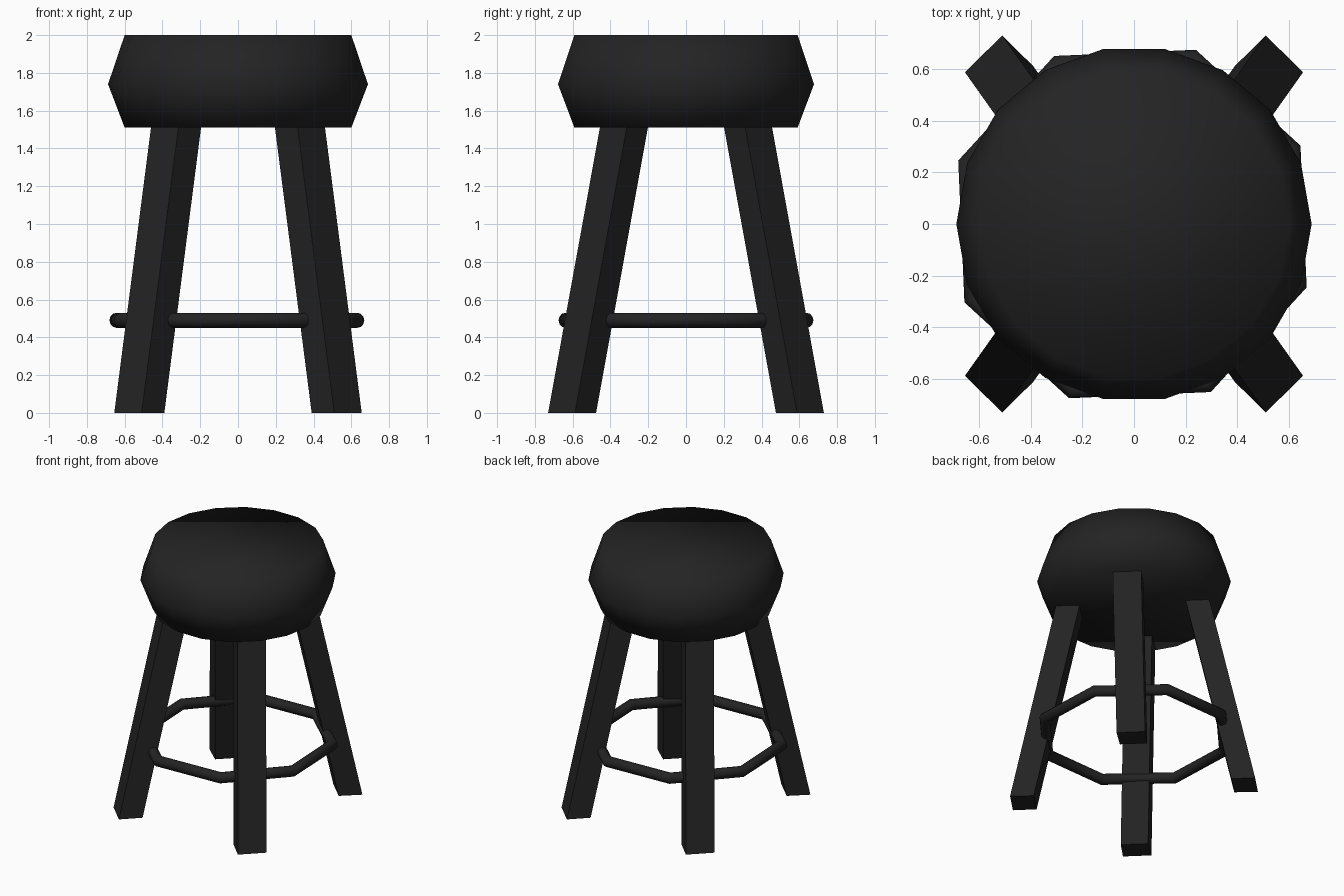
import bpy, bmesh, math
from mathutils import Vector

if "Cube" in bpy.data.objects:
    bpy.data.objects.remove(bpy.data.objects["Cube"])

black = bpy.data.materials.new("soft black")
black.diffuse_color = (0.017, 0.017, 0.017, 1)
black.use_nodes = True
black.node_tree.nodes["Principled BSDF"].inputs["Base Color"].default_value = black.diffuse_color


def make(name, rings, smooth, cap=True, loop=False):
    """Skin a list of equal-length vertex rings into one object."""
    bm = bmesh.new()
    vs = [[bm.verts.new(p) for p in r] for r in rings]
    n = len(vs[0])
    pairs = list(zip(vs, vs[1:])) + ([(vs[-1], vs[0])] if loop else [])
    for a, b in pairs:
        for i in range(n):
            j = (i + 1) % n
            bm.faces.new((a[i], a[j], b[j], b[i]))
    if cap:
        bm.faces.new(vs[0][::-1])
        bm.faces.new(vs[-1])
    bmesh.ops.recalc_face_normals(bm, faces=bm.faces[:])
    for f in bm.faces:
        f.smooth = smooth
    me = bpy.data.meshes.new(name)
    bm.to_mesh(me)
    bm.free()
    me.materials.append(black)
    ob = bpy.data.objects.new(name, me)
    bpy.context.collection.objects.link(ob)
    return ob


def circle(r, z, n):
    return [(r * math.cos(math.tau * i / n), r * math.sin(math.tau * i / n), z)
            for i in range(n)]


# Padded seat: 18 sides, bulging at mid height
make("seat", [circle(0.6, 1.51, 18), circle(0.688, 1.74, 18), circle(0.6, 2.0, 18)], True)

# Four splayed legs with a rectangular section turned towards the corners
section = [(-0.012, 0.127), (0.133, -0.015), (0.008, -0.127), (-0.132, 0.008)]
for name, sx, sy in (("front_right_leg", 1, -1), ("front_left_leg", -1, -1),
                     ("back_right_leg", 1, 1), ("back_left_leg", -1, 1)):
    ends = [(0.522, 0.603, 0.0), (0.327, 0.328, 1.515)]
    make(name, [[(sx * (cx + dx), sy * (cy + dy), z) for dx, dy in section]
                for cx, cy, z in ends], False)

# Eight-sided footrest ring with a round tube
rings = []
for k in range(8):
    a = math.radians(25 + 45 * k)
    ring = []
    for i in range(12):
        t = math.tau * i / 12
        r = 0.678 + 0.04 * math.cos(t)
        ring.append((r * math.cos(a) - 0.006, r * math.sin(a), 0.49 + 0.04 * math.sin(t)))
    rings.append(ring)
make("footrest_ring", rings, True, cap=False, loop=True)
